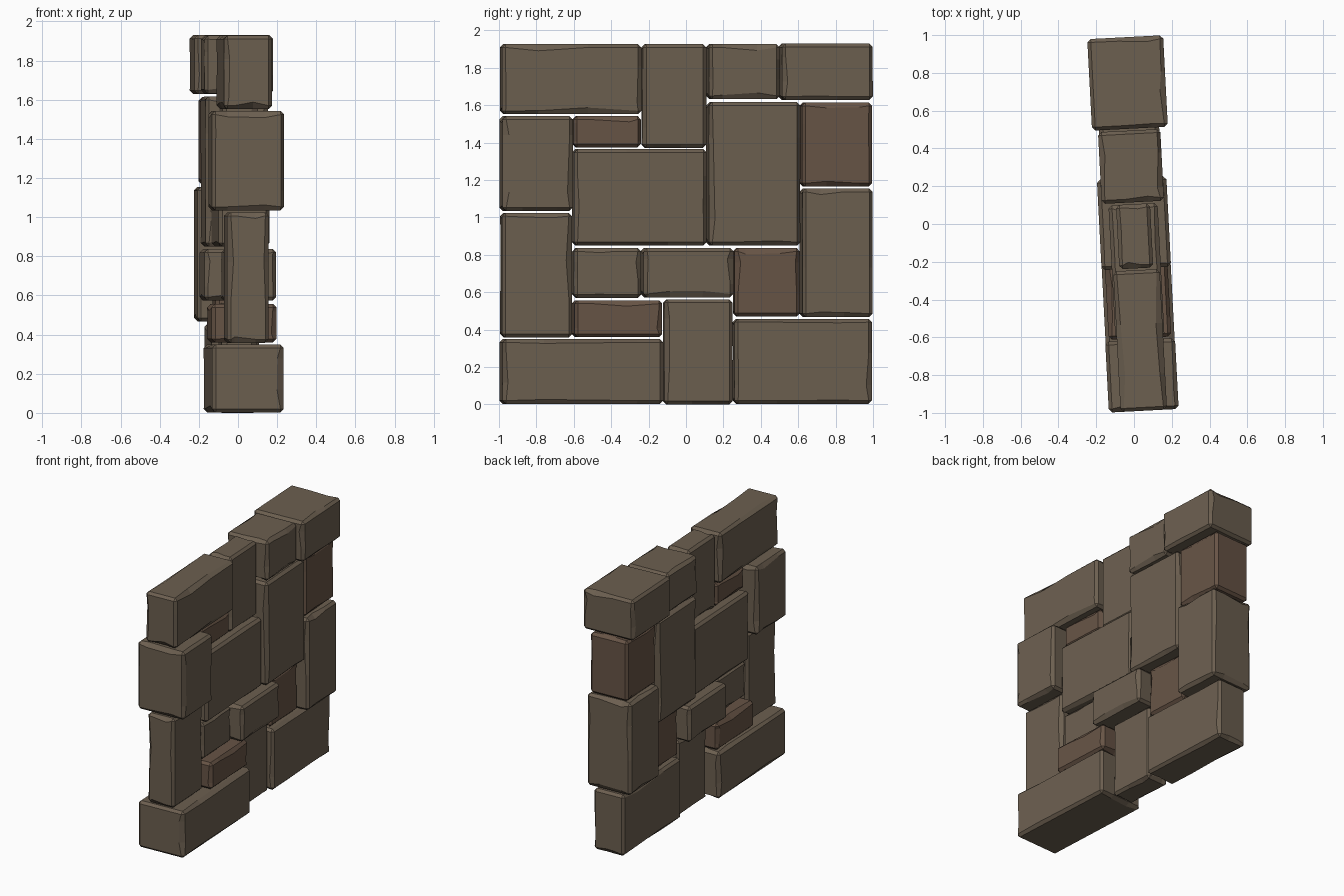
import bpy, bmesh, math, random
from mathutils import Vector, Matrix

if "Cube" in bpy.data.objects:
    bpy.data.objects.remove(bpy.data.objects["Cube"])

random.seed(4)
TURN = Matrix.Rotation(math.radians(3), 4, 'Z')
BEVEL = 0.018
GAP = 0.005


def material(name, colour):
    m = bpy.data.materials.new(name)
    m.diffuse_color = (*colour, 1)
    m.use_nodes = True
    m.node_tree.nodes["Principled BSDF"].inputs["Base Color"].default_value = m.diffuse_color
    return m


grey_stone = material("grey_stone", (0.15, 0.115, 0.08))
brown_stone = material("brown_stone", (0.135, 0.088, 0.06))


def stone(name, y0, y1, z0, z1, x0, x1, mat):
    lo = Vector((x0, y0 + GAP, z0 + GAP))
    hi = Vector((x1, y1 - GAP, z1 - GAP))
    half, mid = (hi - lo) / 2, (hi + lo) / 2
    bm = bmesh.new()
    bmesh.ops.create_cube(bm, size=2)
    bmesh.ops.scale(bm, vec=half, verts=bm.verts)
    bmesh.ops.bevel(bm, geom=bm.edges[:], offset=BEVEL, segments=1,
                    profile=0.5, affect='EDGES')
    # cuts across the block give the edges extra points
    cut_verts = set()
    for axis in range(3):
        n = Vector((0, 0, 0))
        n[axis] = 1
        for low, high in ((-0.7, -0.15), (0.15, 0.7)):
            r = bmesh.ops.bisect_plane(
                bm, geom=bm.verts[:] + bm.edges[:] + bm.faces[:],
                plane_co=n * half[axis] * random.uniform(low, high), plane_no=n)
            cut_verts |= {g for g in r["geom_cut"]
                          if isinstance(g, bmesh.types.BMVert)}
    # chips: push some edge points further into their own face
    for v in cut_verts:
        if not v.is_valid or random.random() > 0.45:
            continue
        for a in range(3):
            d = half[a] - abs(v.co[a])
            on_face = any(abs(half[b] - abs(v.co[b])) < 1e-4
                          for b in range(3) if b != a)
            if on_face and abs(d - BEVEL) < 1e-3:
                v.co[a] -= math.copysign(random.uniform(0, 0.018), v.co[a])
    bmesh.ops.recalc_face_normals(bm, faces=bm.faces)
    bmesh.ops.translate(bm, vec=mid, verts=bm.verts)
    bmesh.ops.transform(bm, matrix=TURN, verts=bm.verts)
    me = bpy.data.meshes.new(name)
    bm.to_mesh(me)
    bm.free()
    me.materials.append(mat)
    bpy.context.collection.objects.link(bpy.data.objects.new(name, me))


# name, y range, z range, half depth, brown?
layout = [
    ("top_stone_a", -0.995, -0.24, 1.547, 1.932, 0.123, 0),
    ("top_stone_b", -0.24, 0.11, 1.367, 1.932, 0.090, 0),
    ("top_stone_c", 0.11, 0.50, 1.627, 1.932, 0.165, 0),
    ("top_stone_d", 0.50, 0.995, 1.623, 1.935, 0.196, 0),
    ("upper_front_stone", -0.995, -0.61, 1.03, 1.547, 0.185, 0),
    ("upper_filler", -0.61, -0.24, 1.37, 1.547, 0.090, 1),
    ("large_middle_stone", -0.61, 0.11, 0.845, 1.37, 0.130, 0),
    ("tall_middle_stone", 0.11, 0.61, 0.845, 1.622, 0.160, 0),
    ("upper_back_stone", 0.61, 0.995, 1.16, 1.62, 0.150, 1),
    ("back_stone", 0.61, 0.995, 0.463, 1.16, 0.175, 0),
    ("front_stone", -0.995, -0.61, 0.353, 1.03, 0.106, 0),
    ("small_stone_a", -0.61, -0.24, 0.565, 0.842, 0.100, 0),
    ("small_stone_b", -0.24, 0.25, 0.568, 0.842, 0.184, 0),
    ("small_stone_c", 0.25, 0.61, 0.465, 0.842, 0.100, 1),
    ("lower_filler", -0.61, -0.13, 0.355, 0.562, 0.166, 1),
    ("base_stone_front", -0.995, -0.125, -0.002, 0.355, 0.183, 0),
    ("base_stone_middle", -0.125, 0.25, -0.005, 0.567, 0.090, 0),
    ("base_stone_back", 0.25, 0.995, -0.002, 0.463, 0.121, 0),
]
for name, y0, y1, z0, z1, d, brown in layout:
    stone(name, y0, y1, z0, z1, -d, d + (0.01 if name == "top_stone_d" else 0),
          brown_stone if brown else grey_stone)
